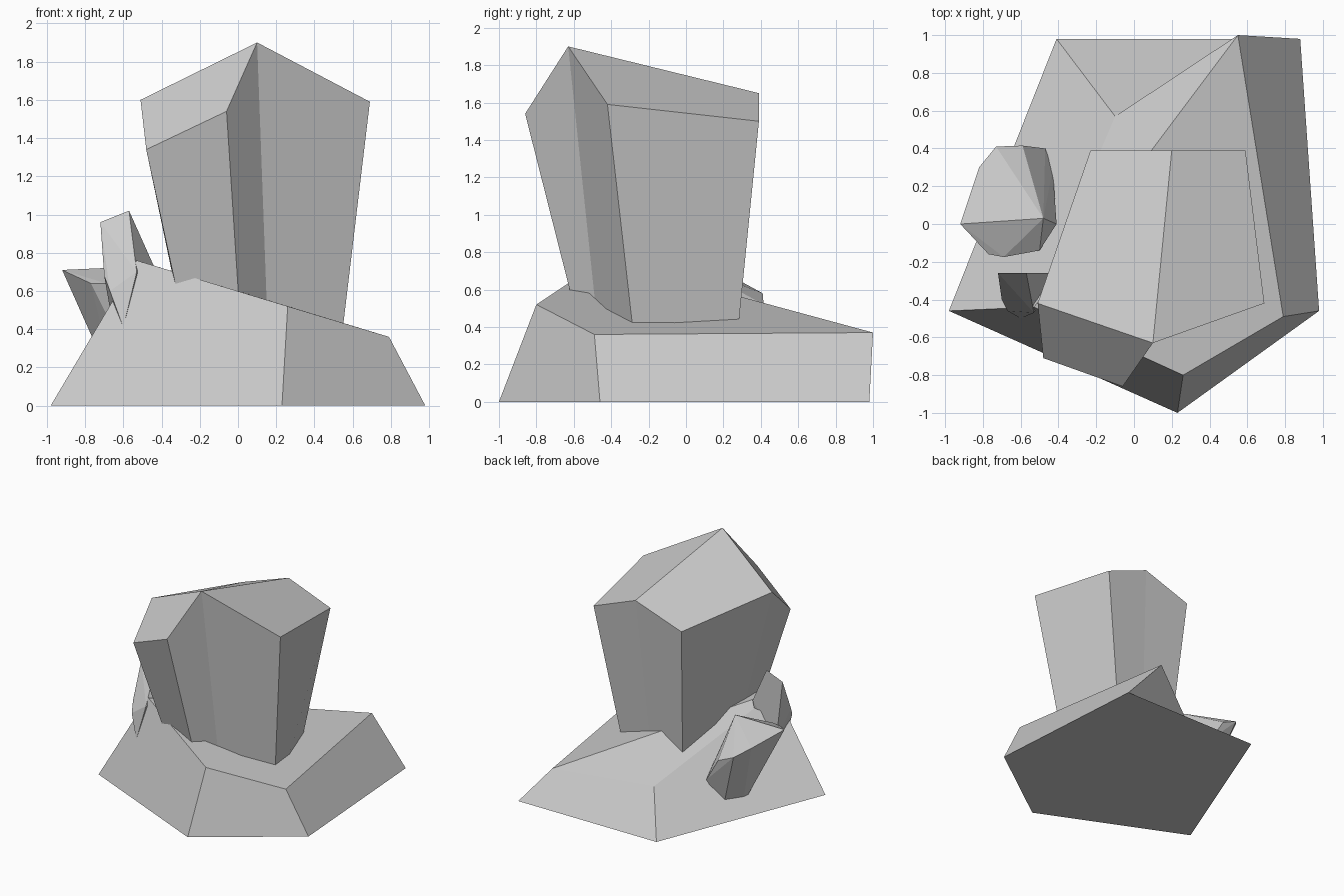
import bpy
import bmesh

cube = bpy.data.objects.get("Cube")
if cube:
    bpy.data.objects.remove(cube, do_unlink=True)

stone = bpy.data.materials.new("stone_grey")
stone.use_nodes = True
GREY = (0.6, 0.6, 0.6, 1)
stone.diffuse_color = GREY
stone.node_tree.nodes["Principled BSDF"].inputs["Base Color"].default_value = GREY


def finish(name, bm):
    bmesh.ops.recalc_face_normals(bm, faces=bm.faces[:])
    mesh = bpy.data.meshes.new(name)
    bm.to_mesh(mesh)
    bm.free()
    mesh.materials.append(stone)
    obj = bpy.data.objects.new(name, mesh)
    bpy.context.collection.objects.link(obj)
    return obj


def faceted_column(name, bottom, top, caps):
    """Joins two rings of equal length; caps are index lists into the top ring."""
    bm = bmesh.new()
    low = [bm.verts.new(p) for p in bottom]
    high = [bm.verts.new(p) for p in top]
    n = len(low)
    for i in range(n):
        j = (i + 1) % n
        bm.faces.new((low[i], low[j], high[j], high[i]))
    bm.faces.new(low[::-1])
    for cap in caps:
        bm.faces.new([high[i] for i in cap])
    return finish(name, bm)


def shard(name, points):
    """Closed convex rock chip around the given corners."""
    bm = bmesh.new()
    for p in points:
        bm.verts.new(p)
    hull = bmesh.ops.convex_hull(bm, input=bm.verts[:])
    loose = [v for v in bm.verts if not v.link_faces]
    bmesh.ops.delete(bm, geom=loose, context='VERTS')
    bmesh.ops.dissolve_limit(bm, angle_limit=0.03, verts=bm.verts[:], edges=bm.edges[:])
    return finish(name, bm)


# Five-sided plinth with a sloping top
faceted_column(
    "base_rock",
    [(-.98, -.46, 0), (.23, -1, 0), (.98, -.46, 0), (.88, .98, 0), (-.41, .98, 0)],
    [(-.53, -.44, .76), (.26, -.80, .52), (.79, -.49, .36), (.55, 1, .37), (-.10, .57, .23)],
    [(0, 1, 2, 3), (0, 3, 4)])

# Tall pillar, widening upwards to a faceted peak
faceted_column(
    "main_pillar",
    [(-.19, -.40, 0), (.04, -.47, 0), (.17, -.43, 0), (.50, -.24, 0),
     (.34, .24, 0), (.12, .24, 0), (-.14, .24, 0), (-.20, -.24, 0)],
    [(-.48, -.71, 1.34), (-.06, -.86, 1.54), (.10, -.63, 1.90), (.69, -.42, 1.59),
     (.59, .39, 1.50), (.20, .39, 1.65), (-.23, .39, 1.50), (-.51, -.42, 1.60)],
    [(0, 1, 2, 7), (2, 3, 4, 5), (2, 5, 6, 7)])

# Wide chip leaning out of the side
shard("side_shard", [
    (-.92, 0, .71), (-.48, .03, .73), (-.82, .30, .64), (-.73, .41, .58),
    (-.59, .415, .52), (-.47, .40, .32), (-.43, .29, .35),
    (-.77, -.16, .64), (-.69, -.175, .64), (-.50, -.14, .62), (-.41, 0, .60),
    (-.63, .14, .06), (-.56, .30, .08), (-.55, -.05, .2)])

# Upright chip on the front corner
shard("upright_shard", [
    (-.72, -.26, .96), (-.57, -.26, 1.02), (-.44, -.26, .73),
    (-.70, -.40, .68), (-.67, -.46, .60), (-.60, -.50, .41),
    (-.53, -.47, .70), (-.66, -.26, .45), (-.50, -.28, .40)])
